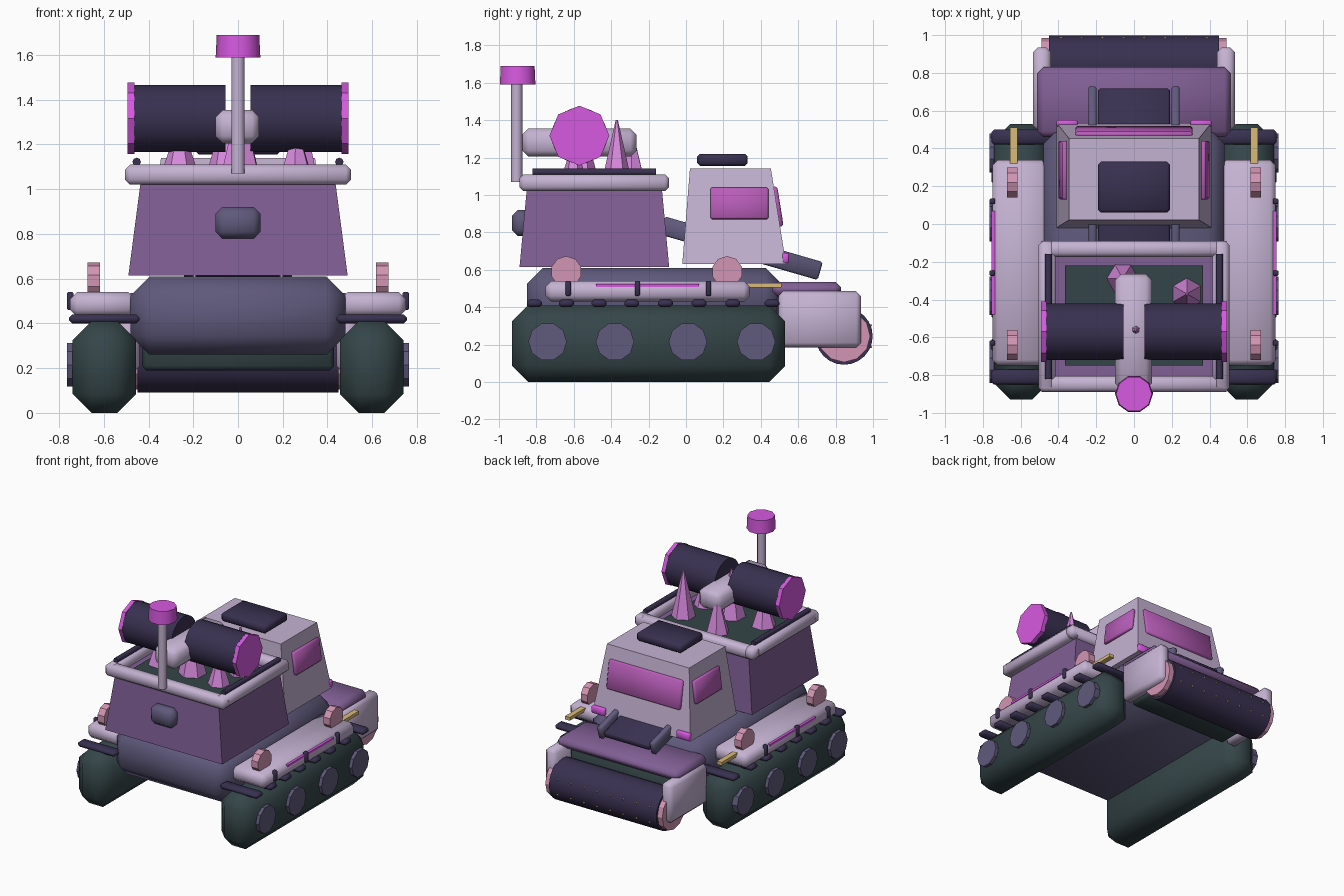
import bpy, bmesh, math
from mathutils import Matrix, Vector

if "Cube" in bpy.data.objects:
    bpy.data.objects.remove(bpy.data.objects["Cube"])

COL = {
    "light": (0.56, 0.45, 0.65), "purple": (0.22, 0.115, 0.30), "hull": (0.115, 0.10, 0.20),
    "dark": (0.04, 0.03, 0.08), "green": (0.035, 0.06, 0.065), "pink": (0.65, 0.30, 0.45),
    "magenta": (0.68, 0.10, 0.75), "glass": (0.48, 0.11, 0.48), "gold": (0.70, 0.50, 0.19),
    "crystal": (0.70, 0.26, 0.75),
}
MATS = {}
for key, c in COL.items():
    MATS[key] = bpy.data.materials.new(key)
    MATS[key].diffuse_color = (*c, 1)


def finish(name, bm, col, smooth=None):
    bmesh.ops.recalc_face_normals(bm, faces=bm.faces)
    me = bpy.data.meshes.new(name)
    bm.to_mesh(me)
    bm.free()
    me.materials.append(MATS[col])
    ob = bpy.data.objects.new(name, me)
    bpy.context.collection.objects.link(ob)
    if smooth:
        bpy.ops.object.select_all(action='DESELECT')
        ob.select_set(True)
        bpy.context.view_layer.objects.active = ob
        bpy.ops.object.shade_smooth_by_angle(angle=math.radians(smooth))
    return ob


def box(name, x, y, z, col, bevel=0.0, rot=(0, 0, 0), top=(1, 1), shift=0):
    """Box from (min, max) ranges; top scales the upper face, shift moves it in y."""
    bm = bmesh.new()
    bmesh.ops.create_cube(bm, size=1)
    for v in bm.verts:
        if v.co.z > 0:
            v.co.x *= top[0]
            v.co.y *= top[1]
        v.co = Vector((v.co.x * (x[1] - x[0]), v.co.y * (y[1] - y[0]), v.co.z * (z[1] - z[0])))
        if v.co.z > 0:
            v.co.y += shift
    if bevel:
        bmesh.ops.bevel(bm, geom=bm.edges[:], offset=bevel, segments=1, affect='EDGES')
    ob = finish(name, bm, col, 50 if bevel else None)
    ob.location = (sum(x) / 2, sum(y) / 2, sum(z) / 2)
    ob.rotation_euler = rot
    return ob


def cyl(name, loc, r, h, col, n=24, axis='Z', r2=None, spin=0, smooth=None):
    bm = bmesh.new()
    bmesh.ops.create_cone(bm, cap_ends=True, segments=n, radius1=r,
                          radius2=r if r2 is None else r2, depth=h,
                          matrix=Matrix.Rotation(spin, 4, 'Z'))
    if axis == 'X':
        bmesh.ops.rotate(bm, verts=bm.verts, matrix=Matrix.Rotation(math.pi / 2, 3, 'Y'))
    if axis == 'Y':
        bmesh.ops.rotate(bm, verts=bm.verts, matrix=Matrix.Rotation(-math.pi / 2, 3, 'X'))
    ob = finish(name, bm, col, smooth)
    ob.location = loc
    return ob


def span(s, a, b):
    return (s * a, s * b) if s > 0 else (-b, -a)


# Hull and front box
box("hull", (-.48, .48), (-.85, .51), (.26, .61), "hull", .085)
box("front_box", (-.1, .1), (-.93, -.83), (.78, .92), "hull", .03)

# Track units, mirrored left and right
for s, side in ((-1, "left"), (1, "right")):
    box(f"track_{side}", span(s, .455, .74), (-.93, .53), (0, .41), "green", .085)
    for i, y in enumerate((-.74, -.38, .01, .375)):
        cyl(f"wheel_{side}_{i}", (s * .742, y, .215), .103, .045, "hull", 10, 'X')
    for i, y in enumerate((-.81, -.64, -.465, -.29, -.11, .07, .25, .46)):
        box(f"track_pad_{side}_{i}", span(s, .44, .755), (y - .04, y + .04), (.4, .44), "dark", .014)
    box(f"fender_{side}", span(s, .46, .75), (-.75, .34), (.43, .54), "light", .03)
    box(f"fender_strip_{side}", span(s, .73, .755), (-.48, .07), (.508, .524), "magenta")
    for i, y in enumerate((-.63, -.26, .12)):
        box(f"fender_clip_{side}_{i}", span(s, .735, .765), (y - .014, y + .014), (.46, .54), "dark", .005)
    for i, y in enumerate((-.64, .22)):
        cyl(f"lamp_disc_{side}_{i}", (s * .645, y, .59), .083, .055, "pink", 10, 'X', spin=math.pi / 10)
    box(f"handle_bar_{side}", span(s, .617, .657), (.32, .51), (.505, .53), "gold")

# Rear roller with its housing and arms
box("roller_housing", (-.43, .43), (.48, .78), (.19, .47), "green", .02)
cyl("roller", (0, .845, .245), .153, .9, "dark", 24, 'X', smooth=40)
for s, side in ((-1, "left"), (1, "right")):
    cyl(f"roller_end_{side}", (s * .465, .845, .245), .14, .05, "pink", 12, 'X')
    box(f"roller_arm_{side}", span(s, .44, .535), (.495, .935), (.185, .485), "light", .025)
box("rear_hood", (-.51, .51), (.46, .83), (.455, .535), "purple", .03)
for row, ang in enumerate((22, -22)):
    a = math.radians(ang)
    for i in range(8):
        tooth = cyl(f"roller_tooth_{row}_{i}", (-.385 + i * .11, .845 + .154 * math.cos(a), .245 + .154 * math.sin(a)),
                    .014, .016, "gold", 4, 'Y', 0)
        tooth.rotation_euler = (a, 0, 0)

# Sloping conveyor that passes through the cab
tilt = (-math.radians(16.1), 0, 0)
box("conveyor_belt", (-.19, .19), (-.145, .73), (.685, .735), "dark", .01, tilt)
for s, side in ((-1, "left"), (1, "right")):
    box(f"conveyor_rail_{side}", span(s, .198, .242), (-.145, .735), (.665, .765), "hull", .01, tilt)

# Cab with windows, hatch and small lamps
box("cab", (-.41, .41), (-.02, .535), (.63, 1.14), "light", 0, top=(.84, .78), shift=-.02)
box("roof_hatch", (-.19, .19), (.06, .33), (1.155, 1.22), "dark", .015)
box("rear_window", (-.31, .31), (.472, .505), (.83, 1.045), "glass", .01, (math.radians(9), 0, 0))
for s, side in ((-1, "left"), (1, "right")):
    box(f"side_window_{side}", span(s, .36, .39), (.13, .44), (.87, 1.04), "glass", .008, (0, -s * math.radians(7.3), 0))
    box(f"cab_lamp_{side}", span(s, .3, .41), (.515, .55), (.635, .69), "magenta", .006)

# Hopper with rim, rails and floor
box("hopper", (-.49, .49), (-.89, -.09), (.615, 1.045), "purple", 0, top=(.885, .9))
box("hopper_floor", (-.365, .365), (-.75, -.22), (1.03, 1.055), "green")
for s, side in ((-1, "left"), (1, "right")):
    box(f"rim_side_{side}", span(s, .415, .505), (-.885, -.09), (1.02, 1.11), "light", .022)
    cyl(f"rim_rail_{side}", (s * .453, -.49, 1.122), .019, .66, "dark", 8, 'Y', smooth=50)
box("rim_front", (-.505, .505), (-.89, -.805), (1.02, 1.11), "light", .022)
box("rim_back", (-.505, .505), (-.175, -.09), (1.02, 1.11), "light", .022)

# Crystal load
for i, (x, y, r, tip) in enumerate(((.28, -.37, .085, 1.40), (-.06, -.29, .085, 1.34), (.01, -.56, .1, 1.41),
                                    (-.26, -.56, .09, 1.30), (.26, -.6, .08, 1.28))):
    cyl(f"crystal_{i}", (x, y, (1.05 + tip) / 2), r, tip - 1.05, "crystal", 6, 'Z', .006, spin=i * .5)

# Twin drums on a central arm
box("drum_arm", (-.1, .095), (-.875, -.265), (1.205, 1.355), "light", .032)
for s, side in ((-1, "left"), (1, "right")):
    cyl(f"drum_{side}", (s * .26, -.57, 1.317), .15, .41, "dark", 24, 'X', smooth=40)
    cyl(f"drum_cap_{side}", (s * .478, -.57, 1.317), .16, .03, "magenta", 8, 'X')

# Front mast with beacon
cyl("mast", (0, -.905, 1.335), .03, .53, "light", 12, smooth=40)
cyl("beacon", (0, -.9, 1.64), .1, .1, "magenta", 10, r2=.095, spin=math.pi / 2, smooth=50)

for m in bpy.data.materials:
    if m.users and not m.is_grease_pencil:
        m.use_nodes = True
        m.node_tree.nodes["Principled BSDF"].inputs["Base Color"].default_value = m.diffuse_color
